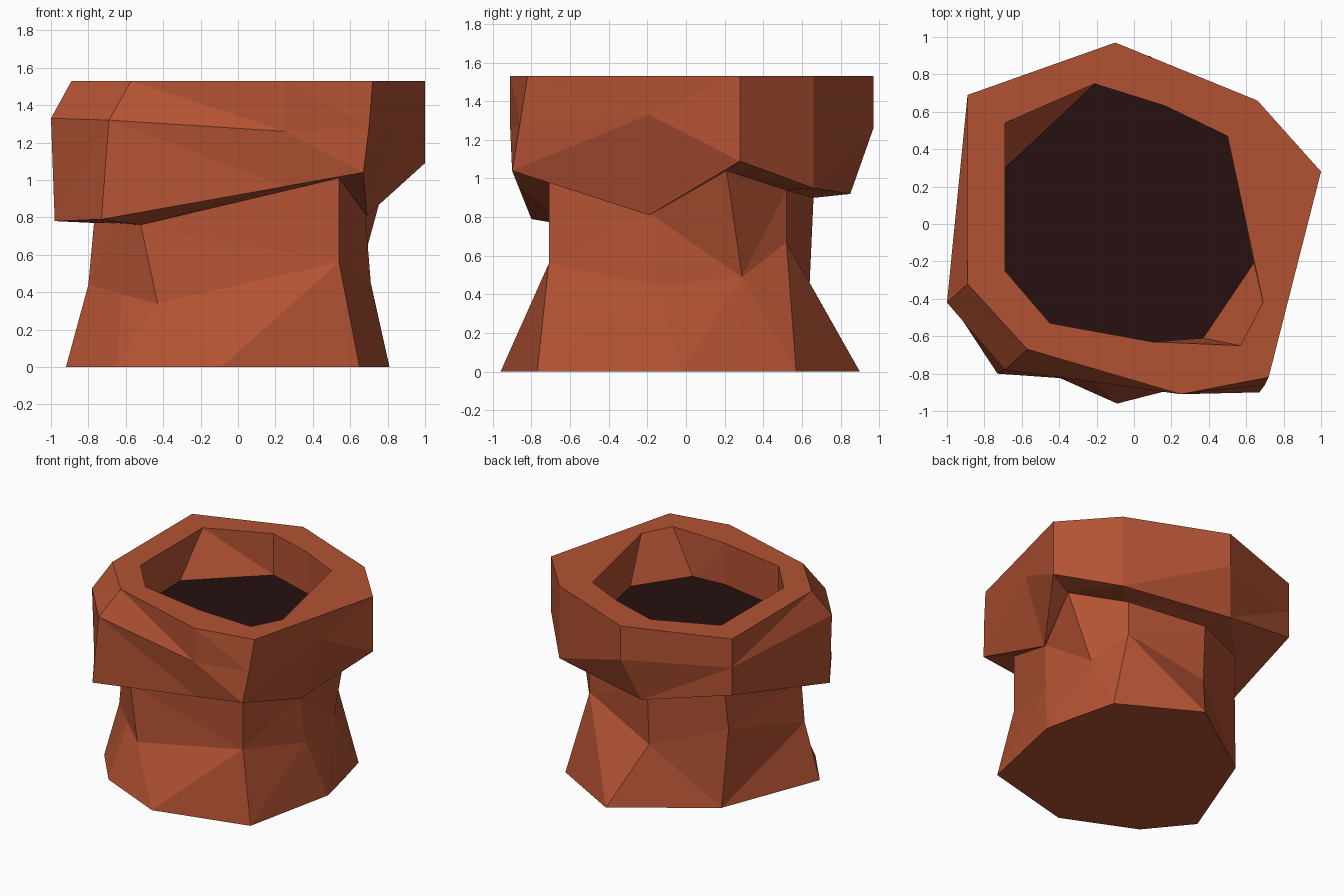
import bpy, bmesh

if "Cube" in bpy.data.objects:
    bpy.data.objects.remove(bpy.data.objects["Cube"])


def material(name, rgb):
    m = bpy.data.materials.new(name)
    m.diffuse_color = (*rgb, 1)
    m.use_nodes = True
    m.node_tree.nodes["Principled BSDF"].inputs["Base Color"].default_value = m.diffuse_color
    return m


def at(z, ring):
    """Lift a flat outline to height z."""
    return [(x, y, z) for x, y in ring]


def loft(name, rings, mat, cap_first=False):
    """Skin a stack of nine-point rings with flat faces."""
    bm = bmesh.new()
    rows = [[bm.verts.new(p) for p in ring] for ring in rings]
    n = len(rings[0])
    for lo, hi in zip(rows, rows[1:]):
        quads = [bm.faces.new((lo[i], lo[(i + 1) % n], hi[(i + 1) % n], hi[i]))
                 for i in range(n)]
        bmesh.ops.triangulate(bm, faces=quads, quad_method='SHORT_EDGE')
    if cap_first:
        bm.faces.new(rows[0][::-1])
    if len(rows) == 1:
        bm.faces.new(rows[0])
    me = bpy.data.meshes.new(name)
    bm.to_mesh(me)
    bm.free()
    me.materials.append(mat)
    ob = bpy.data.objects.new(name, me)
    bpy.context.collection.objects.link(ob)
    return ob


clay = material("terracotta", (0.45, 0.085, 0.033))
dark = material("dark soil", (0.02, 0.005, 0.005))

# Rings run counter-clockwise from the front left corner
# Pot body: foot, waist and neck
foot = [(-.65, -.71), (-.09, -.96), (.65, -.77), (.81, -.02), (.75, .25),
        (.67, .57), (.08, .90), (-.61, .42), (-.92, -.38)]
waist = [(-.62, -.51, .39), (-.43, -.66, .34), (.54, -.71, .56),
         (.71, -.15, .45), (.65, .29, .49), (.49, .52, .67),
         (-.12, .64, .46), (-.64, .375, .62), (-.80, -.36, .44)]
neck = [(-.65, -.49, .77), (-.52, -.62, .76), (.54, -.71, 1.01),
        (.68, -.19, .82), (.80, .21, 1.04), (.49, .52, .94),
        (-.12, .66, .90), (-.62, .40, .95), (-.77, -.36, .77)]
loft("pot_body", [at(0, foot), waist, neck], clay, cap_first=True)

# Heavy faceted rim, from its underside over the lip and down inside
lower = [(-.73, -.80, .79), (.25, -.87, .965), (.67, -.90, 1.04),
         (.69, -.19, .81), (1.0, .28, 1.09), (.66, .66, .95),
         (-.20, .85, .92), (-.89, .69, 1.08), (-.98, -.42, .78)]
middle = [(-.69, -.78, 1.32), (.25, -.91, 1.26), (.70, -.86, 1.28),
          (.87, -.19, 1.33), (1.0, .28, 1.30), (.66, .66, 1.27),
          (-.10, .97, 1.26), (-.89, .69, 1.30), (-1.0, -.42, 1.33)]
lip = [(-.57, -.67), (.25, -.91), (.72, -.82), (.88, -.19), (1.0, .28),
       (.66, .66), (-.10, .97), (-.89, .69), (-.89, -.32)]
mouth = [(-.45, -.53), (.10, -.63), (.57, -.65), (.69, -.42), (.50, .47),
         (.17, .63), (-.21, .75), (-.69, .54), (-.69, -.25)]
well = list(mouth)
well[2], well[3], well[7] = (.37, -.61), (.64, -.21), (-.71, .28)
loft("pot_rim", [neck, lower, middle, at(1.53, lip), at(1.53, mouth),
                 at(1.2, well)], clay)

# Soil filling the mouth
loft("soil", [at(1.2, well)], dark)
